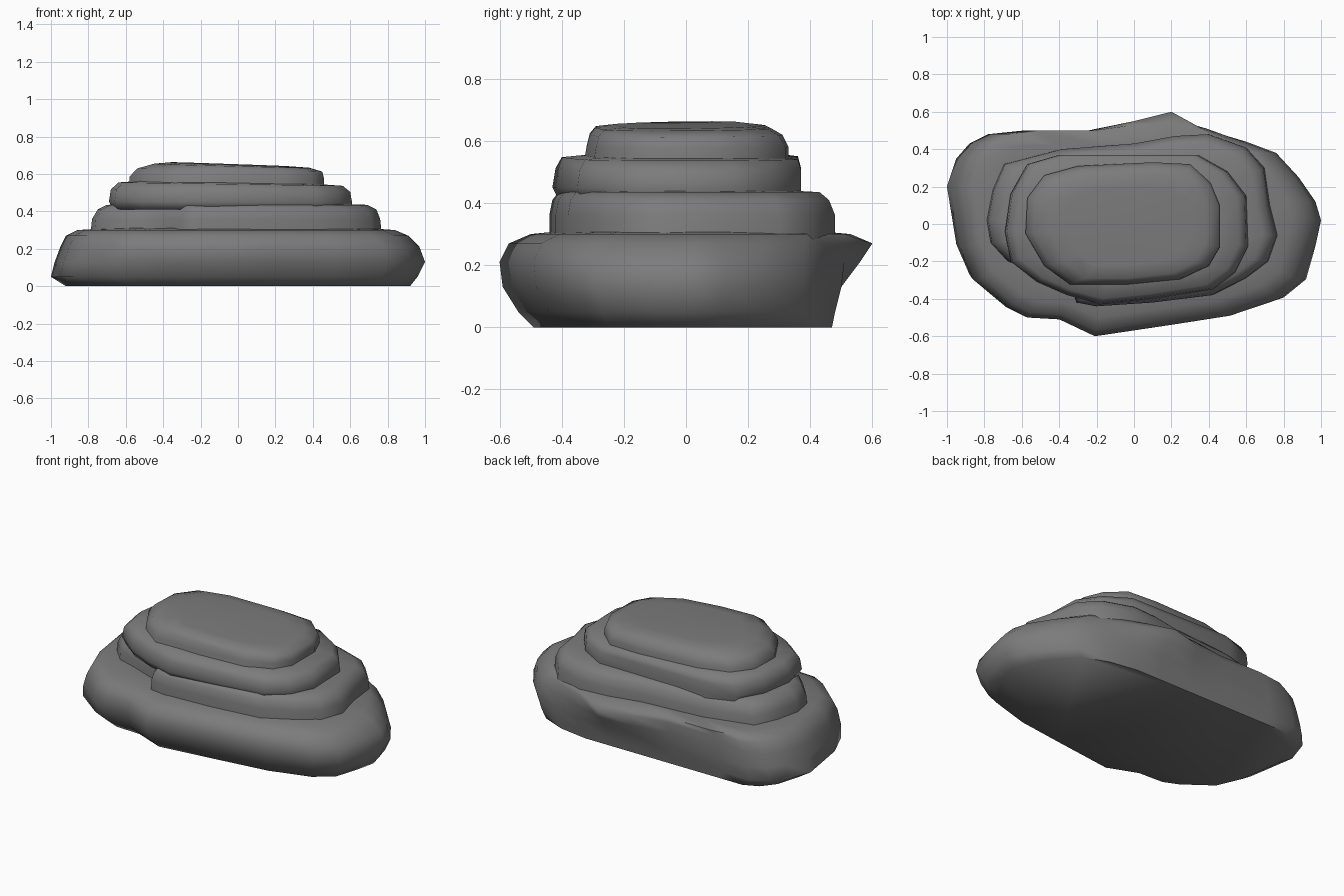
import bpy
import bmesh
from mathutils import Vector

default_cube = bpy.data.objects.get("Cube")
if default_cube:
    bpy.data.objects.remove(default_cube, do_unlink=True)

# One stone colour for the whole rock
stone = bpy.data.materials.new("grey stone")
stone.use_nodes = True
stone.diffuse_color = (0.2, 0.2, 0.2, 1)
stone.node_tree.nodes["Principled BSDF"].inputs["Base Color"].default_value = stone.diffuse_color


def fit(value, low, high, new_low, new_high):
    """Scale a coordinate about zero so the outline meets new limits."""
    return value * (new_low / low if value < 0 else new_high / high)


def build_layer(name, outline, levels, clamp_back=False, tilt=(0, 0)):
    """Stack copies of an outline; each level is (left, right, front, back, height)."""
    xs = [p[0] for p in outline]
    ys = [p[1] for p in outline]
    bm = bmesh.new()
    rings = []
    for step, (left, right, front, back, height) in enumerate(levels):
        ring = []
        for x, y in outline:
            new_x = fit(x, min(xs), max(xs), left, right)
            new_y = fit(y, min(ys), max(ys), front, back)
            if clamp_back and y > 0:
                new_y = min(y, back)
            lean = step / (len(levels) - 1)
            new_z = height + lean * (tilt[0] * new_x + tilt[1] * new_y)
            ring.append(bm.verts.new((new_x, new_y, new_z)))
        rings.append(ring)

    # Walls between neighbouring levels
    count = len(outline)
    for lower, upper in zip(rings, rings[1:]):
        for i in range(count):
            j = (i + 1) % count
            bm.faces.new((lower[i], lower[j], upper[j], upper[i]))

    # Flat underside and a fanned top
    bm.faces.new(rings[0])
    centre = sum((v.co for v in rings[-1]), Vector()) / count
    peak = bm.verts.new(centre)
    for i in range(count):
        bm.faces.new((rings[-1][i], rings[-1][(i + 1) % count], peak))
    bmesh.ops.recalc_face_normals(bm, faces=bm.faces)

    mesh = bpy.data.meshes.new(name)
    bm.to_mesh(mesh)
    bm.free()
    mesh.materials.append(stone)
    rock = bpy.data.objects.new(name, mesh)
    bpy.context.collection.objects.link(rock)
    bpy.ops.object.select_all(action="DESELECT")
    rock.select_set(True)
    bpy.context.view_layer.objects.active = rock
    bpy.ops.object.shade_smooth_by_angle(angle=1.2)
    return rock


# Broad base slab with a bulge at the back
base_outline = [
    (-1, .2), (-.95, .35), (-.88, .43), (-.78, .48), (-.6, .5), (-.25, .5),
    (0, .55), (.22, .6), (.4, .51), (.6, .44), (.76, .38), (.88, .25),
    (.97, .12), (1, .02), (.97, -.12), (.92, -.3), (.8, -.4), (.53, -.49),
    (.2, -.54), (-.22, -.6), (-.42, -.51), (-.6, -.5), (-.7, -.45),
    (-.88, -.3), (-.95, -.12),
]
build_layer("base_slab", base_outline, [
    (-.92, .92, -.49, .47, 0),
    (-1, .96, -.54, .48, .05),
    (-.98, 1, -.59, .5, .13),
    (-.95, .97, -.6, .56, .21),
    (-.92, .91, -.57, .6, .27),
    (-.86, .84, -.5, .53, .3),
    (-.7, .7, -.4, .42, .31),
], clamp_back=True)

# Second terrace, hollowed at the front towards the right end
second_outline = [
    (-.77, .02), (-.74, .18), (-.68, .32), (-.38, .4), (0, .43), (.22, .47),
    (.4, .48), (.6, .41), (.7, .3), (.73, .1), (.77, -.06), (.72, -.2),
    (.6, -.29), (.42, -.38), (.1, -.42), (-.2, -.44), (-.3, -.42),
    (-.34, -.32), (-.52, -.25), (-.66, -.2), (-.75, -.1),
]
build_layer("second_terrace", second_outline, [
    (-.79, .77, -.44, .48, .27),
    (-.78, .76, -.44, .48, .36),
    (-.75, .74, -.43, .46, .41),
    (-.7, .69, -.41, .43, .435),
    (-.55, .56, -.3, .34, .44),
])

# Third terrace, overhanging the hollow
third_outline = [
    (-.69, -.04), (-.66, .16), (-.57, .32), (-.4, .37), (.1, .37), (.34, .37),
    (.5, .28), (.6, .15), (.61, -.12), (.54, -.26), (.42, -.35), (.1, -.4),
    (-.18, -.43), (-.36, -.38), (-.52, -.31), (-.66, -.2),
]
build_layer("third_terrace", third_outline, [
    (-.67, .6, -.41, .37, .41),
    (-.69, .61, -.43, .37, .45),
    (-.68, .6, -.42, .37, .51),
    (-.64, .56, -.4, .36, .545),
    (-.5, .42, -.3, .28, .555),
], tilt=(-.02, 0))

# Crown with a gently sloping top
crown_outline = [
    (-.58, -.05), (-.57, .14), (-.48, .26), (-.3, .31), (.1, .33), (.3, .32),
    (.41, .22), (.46, .1), (.46, -.12), (.4, -.22), (.25, -.29), (-.05, -.32),
    (-.34, -.32), (-.48, -.22),
]
build_layer("crown", crown_outline, [
    (-.58, .46, -.33, .33, .52),
    (-.58, .46, -.32, .33, .58),
    (-.54, .45, -.31, .31, .62),
    (-.45, .38, -.29, .27, .643),
    (-.36, .28, -.22, .2, .65),
], tilt=(-.035, .01))
